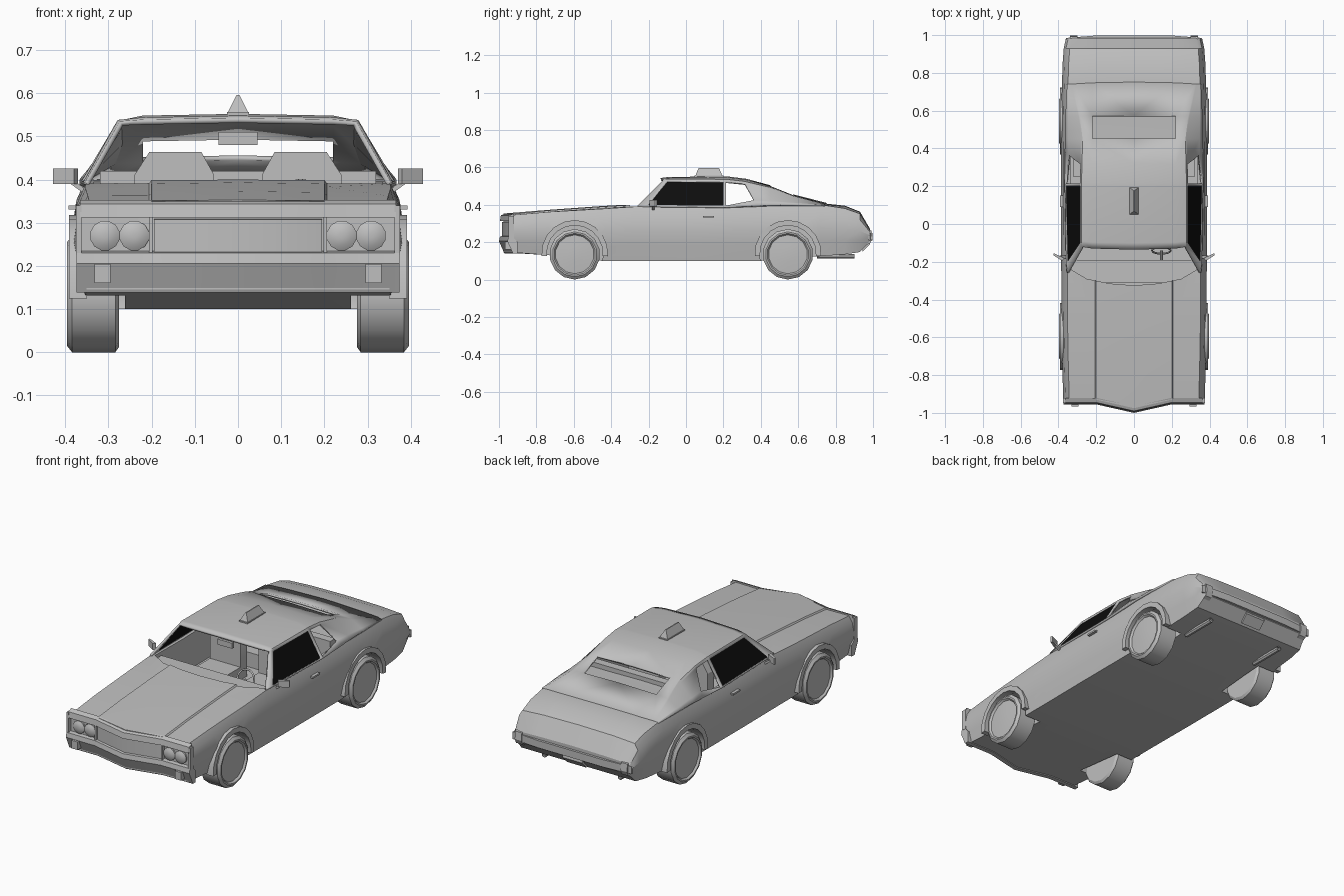
import bpy, bmesh, math
from mathutils import Vector

if "Cube" in bpy.data.objects:
    bpy.data.objects.remove(bpy.data.objects["Cube"])


def material(name, rgb):
    m = bpy.data.materials.new(name)
    m.use_nodes = True
    m.diffuse_color = (*rgb, 1)
    m.node_tree.nodes["Principled BSDF"].inputs["Base Color"].default_value = (*rgb, 1)
    return m


GREY = material("plain grey", (0.52, 0.52, 0.52))
BLACK = material("black glass", (0.004, 0.004, 0.004))


def finish(name, bm, mat=GREY, mirror=False, smooth=True):
    """Turn a bmesh into an object, optionally copied to the other side."""
    if mirror:
        copy = bmesh.ops.duplicate(bm, geom=bm.verts[:] + bm.edges[:] + bm.faces[:])["geom"]
        for v in copy:
            if isinstance(v, bmesh.types.BMVert):
                v.co.x *= -1
    bmesh.ops.recalc_face_normals(bm, faces=bm.faces[:])
    mesh = bpy.data.meshes.new(name)
    bm.to_mesh(mesh)
    bm.free()
    mesh.materials.append(mat)
    ob = bpy.data.objects.new(name, mesh)
    bpy.context.collection.objects.link(ob)
    activate(ob)
    if smooth:
        bpy.ops.object.shade_smooth_by_angle(angle=math.radians(30))
    return ob


def activate(ob):
    bpy.ops.object.select_all(action="DESELECT")
    ob.select_set(True)
    bpy.context.view_layer.objects.active = ob


def skin(rings, caps=True):
    """Bridge a list of closed rings."""
    bm = bmesh.new()
    rows = [[bm.verts.new(p) for p in r] for r in rings]
    n = len(rows[0])
    for a, b in zip(rows, rows[1:]):
        for i in range(n):
            bm.faces.new((a[i], a[(i + 1) % n], b[(i + 1) % n], b[i]))
    if caps:
        bm.faces.new(rows[0])
        bm.faces.new(rows[-1])
    return bm, rows


def prism(name, pts, axis, lo, hi, **kw):
    """Extrude a flat outline along an axis."""
    place = {"x": lambda a, b, d: (d, a, b), "y": lambda a, b, d: (a, d, b), "z": lambda a, b, d: (a, b, d)}[axis]
    return finish(name, skin([[place(a, b, d) for a, b in pts] for d in (lo, hi)])[0], **kw)


def box(name, x, y, z, **kw):
    return prism(name, [(x[0], y[0]), (x[1], y[0]), (x[1], y[1]), (x[0], y[1])], "z", z[0], z[1], **kw)


def lathe(name, profile, centre, axis, sides, **kw):
    """Turn (distance, radius) pairs around a line along x or y."""
    rings = []
    for d, r in profile:
        ring = []
        for i in range(sides):
            t = 2 * math.pi * (i + 0.5) / sides
            u, w = r * math.cos(t), r * math.sin(t)
            ring.append(Vector(centre) + Vector((d, u, w) if axis == "x" else (u, d, w)))
        rings.append(ring)
    return finish(name, skin(rings)[0], **kw)


def cut(ob, cutter):
    cutter.hide_render = True
    activate(ob)
    mod = ob.modifiers.new("cut", "BOOLEAN")
    mod.operation, mod.solver, mod.object = "DIFFERENCE", "EXACT", cutter
    bpy.ops.object.modifier_apply(modifier=mod.name)
    bpy.data.objects.remove(cutter)


def nose(x):
    return -0.045 * max(0, 1 - abs(x) / 0.2)


def nose_bar(name, profile, half_widths, y=-0.93):
    """Sweep a (y, z) profile across the pointed front."""
    xs = [-w for w in half_widths] + [0] + list(reversed(half_widths))
    return finish(name, skin([[(x, y + nose(x) + dy, z) for dy, z in profile] for x in xs])[0])


# Body: y, floor, shoulder height, centre height, half width
SECTIONS = [
    (-0.93, 0.145, 0.345, 0.35, 0.375), (-0.73, 0.13, 0.362, 0.37, 0.38), (-0.45, 0.1, 0.378, 0.39, 0.385),
    (-0.27, 0.1, 0.39, 0.4, 0.385), (0, 0.1, 0.387, 0.39, 0.387), (0.4, 0.1, 0.395, 0.395, 0.387),
    (0.57, 0.115, 0.4, 0.395, 0.385), (0.72, 0.125, 0.4, 0.406, 0.382), (0.85, 0.135, 0.38, 0.392, 0.378),
    (0.93, 0.147, 0.352, 0.36, 0.372), (0.985, 0.205, 0.262, 0.266, 0.36)]
rings = []
for k, (y, zb, zs, zm, w) in enumerate(SECTIONS):
    h = zs - zb
    step = 0.007 if y < -0.2 else 0
    half = [(0.2, zb), (w - 0.025, zb), (w - 0.01, zb + 0.3 * h), (w, zb + 0.55 * h),
            (w - 0.012, zs - 0.16 * h), (w - 0.032, zs), (0.206, zm - step), (0.2, zm)]
    outline = [(0, zb)] + half + [(0, zm + 0.003)] + [(-x, z) for x, z in reversed(half)]
    rings.append([(x, y + (nose(x) if k == 0 else 0), z) for x, z in outline])
bm, rows = skin(rings, caps=False)
for r in (rows[0], rows[-1]):
    bm.faces.new((r[0], r[1], r[8], r[9]))
    bm.faces.new((r[0], r[9], r[10], r[17]))
    bm.faces.new(r[1:9])
    bm.faces.new(r[10:18])
body = finish("body", bm, smooth=False)

# Cabin opening and wheel wells
side = [(0.335, 0.38), (0.335, -0.24), (0.25, -0.29), (0.13, -0.315)]
plan = side + [(0, -0.325)] + [(-x, y) for x, y in reversed(side)]
cut(body, prism("cabin_cutter", plan, "z", 0.2, 0.6))
AXLES = {"front": -0.595, "rear": 0.545}
for y in AXLES.values():
    for s in (-1, 1):
        cut(body, lathe("well_cutter", [(s * 0.262, 0.152), (s * 0.5, 0.152)], (0, y, 0.14), "x", 20))
activate(body)
bpy.ops.object.shade_smooth_by_angle(angle=math.radians(30))

# Wheels and arch lips
for end, y in AXLES.items():
    lathe(end + "_wheels", [(0.275, 0.11), (0.275, 0.122), (0.284, 0.135), (0.384, 0.135), (0.396, 0.12),
                            (0.396, 0.112), (0.386, 0.104), (0.391, 0.04)], (0, y, 0.135), "x", 14, mirror=True)
    arc = [math.radians(a) for a in range(-5, 186, 19)]
    lip = [(y + r * math.cos(t), 0.14 + r * math.sin(t))
           for r, ts in ((0.178, arc), (0.15, arc[::-1])) for t in ts]
    prism(end + "_arch_lips", lip, "x", 0.35, 0.391, mirror=True)

# Roof shell: centre y, centre z, rail point, belt point, lower window edge
STATIONS = [
    (-0.135, 0.537, (0.27, -0.12, 0.53), (0.35, -0.26, 0.39), 0.95),
    (-0.1, 0.542, (0.275, -0.09, 0.533), (0.355, -0.21, 0.388), 0.95),
    (0.2, 0.546, (0.275, 0.2, 0.531), (0.362, 0.2, 0.385), 0.95),
    (0.215, 0.546, (0.275, 0.215, 0.531), (0.362, 0.215, 0.385), 0.95),
    (0.32, 0.533, (0.272, 0.31, 0.52), (0.362, 0.38, 0.393), 0.78),
    (0.45, 0.498, (0.27, 0.45, 0.487), (0.362, 0.45, 0.397), 0.8),
    (0.57, 0.45, (0.285, 0.57, 0.442), (0.36, 0.57, 0.398), 0.8),
    (0.75, 0.404, (0.325, 0.74, 0.398), (0.352, 0.74, 0.392), 0.8)]
bm = bmesh.new()
grid = []
for yc, zc, rail, belt, low in STATIONS:
    rail, belt = Vector(rail), Vector(belt)
    pts = [(0, yc, zc), (0.22, yc * 0.6 + rail.y * 0.4, zc - 0.004), rail,
           rail.lerp(belt, 0.08), rail.lerp(belt, low), belt]
    grid.append([bm.verts.new(p) for p in pts])
openings = {(1, 3), (3, 3), (5, 0)}
for i in range(len(grid) - 1):
    for j in range(5):
        if (i, j) not in openings:
            bm.faces.new((grid[i][j], grid[i + 1][j], grid[i + 1][j + 1], grid[i][j + 1]))
pane = [grid[i][j].co.copy() for i, j in ((1, 3), (2, 3), (2, 4), (1, 4))]
roof = finish("roof_and_pillars", bm)
mod = roof.modifiers.new("mirror", "MIRROR")
mod.use_clip = True
mod = roof.modifiers.new("thickness", "SOLIDIFY")
mod.thickness, mod.offset = 0.012, 0

# Black door windows
finish("door_windows", skin([pane, [p - Vector((0.004, 0, 0.002)) for p in pane]])[0], BLACK, mirror=True)

# Front end
nose_bar("front_bumper", [(0, 0.234), (-0.02, 0.23), (-0.025, 0.205), (0.005, 0.138), (0.03, 0.138), (0.03, 0.2)],
         (0.374, 0.2))
nose_bar("hood_lip", [(0.01, 0.353), (-0.015, 0.343), (-0.02, 0.312), (0.01, 0.312)], (0.366, 0.2))
nose_bar("grille", [(0.005, 0.31), (-0.008, 0.307), (-0.008, 0.228), (0.005, 0.225)], (0.195,))
box("headlight_surrounds", (0.362, 0.375), (-0.948, -0.92), (0.225, 0.34), mirror=True)
box("grille_sides", (0.198, 0.206), (-0.946, -0.92), (0.225, 0.315), mirror=True)
for name, x in (("inner_headlights", 0.24), ("outer_headlights", 0.308)):
    lathe(name, [(0.01, 0.035), (-0.008, 0.035), (-0.016, 0.022), (-0.018, 0.006)], (x, -0.93, 0.27), "y", 12,
          mirror=True)
box("front_overriders", (0.295, 0.332), (-0.967, -0.92), (0.16, 0.204), mirror=True)

# Rear end
prism("rear_bumper", [(-0.36, 0.975), (0.36, 0.975), (0.36, 0.985), (0.2, 0.998), (-0.2, 0.998), (-0.36, 0.985)],
      "z", 0.21, 0.25)
prism("rear_overriders", [(0.955, 0.18), (0.985, 0.195), (0.997, 0.22), (0.992, 0.262), (0.96, 0.27)],
      "x", 0.3, 0.34, mirror=True)
prism("number_plate", [(0.945, 0.15), (0.985, 0.19), (0.98, 0.215), (0.94, 0.215)], "x", -0.06, 0.06)
lathe("exhaust_pipes", [(0.7, 0.014), (0.9, 0.014), (0.9, 0.01), (0.89, 0.009)], (0.23, 0, 0.125), "y", 8, mirror=True)

# Roof sign
box("sign_base", (-0.026, 0.026), (0.045, 0.2), (0.54, 0.556))
finish("roof_sign", skin([[(x, 0.122 + s * y, z) for x, y, z in
                           ((-0.024, 0.072, 0.555), (0.024, 0.072, 0.555), (0.003, 0.055, 0.596), (-0.003, 0.055, 0.596))]
                          for s in (-1, 1)])[0])

# Side mirrors and door handles
prism("mirror_heads", [(0.37, -0.18), (0.425, -0.155), (0.428, -0.165), (0.38, -0.195)], "z", 0.39, 0.425, mirror=True)
prism("mirror_arms", [(0.35, 0.375), (0.36, 0.37), (0.395, 0.395), (0.385, 0.402)], "y", -0.182, -0.168, mirror=True)
box("door_handles", (0.37, 0.392), (0.09, 0.15), (0.331, 0.34), mirror=True)

# Interior
box("dashboard", (-0.33, 0.33), (-0.31, -0.19), (0.195, 0.372))
box("rear_view_mirror", (-0.045, 0.045), (-0.115, -0.1), (0.48, 0.51))
box("seat_cushions", (0.055, 0.24), (-0.07, 0.12), (0.195, 0.27), mirror=True)
prism("seat_backs", [(0.055, 0.2), (0.24, 0.2), (0.24, 0.41), (0.205, 0.464), (0.085, 0.464), (0.055, 0.41)],
      "y", 0.1, 0.155, mirror=True)
box("rear_seat", (-0.32, 0.32), (0.25, 0.37), (0.195, 0.28))
box("rear_seat_back", (-0.32, 0.32), (0.34, 0.385), (0.195, 0.42))
lathe("steering_column", [(-0.2, 0.008), (-0.14, 0.008)], (0.145, 0, 0.345), "y", 8)
bpy.ops.mesh.primitive_torus_add(major_segments=16, minor_segments=6, major_radius=0.05, minor_radius=0.005,
                                 location=(0.145, -0.14, 0.35), rotation=(math.radians(70), 0, 0))
wheel = bpy.context.object
wheel.name = "steering_wheel"
wheel.data.materials.append(GREY)
bpy.ops.object.shade_smooth()
